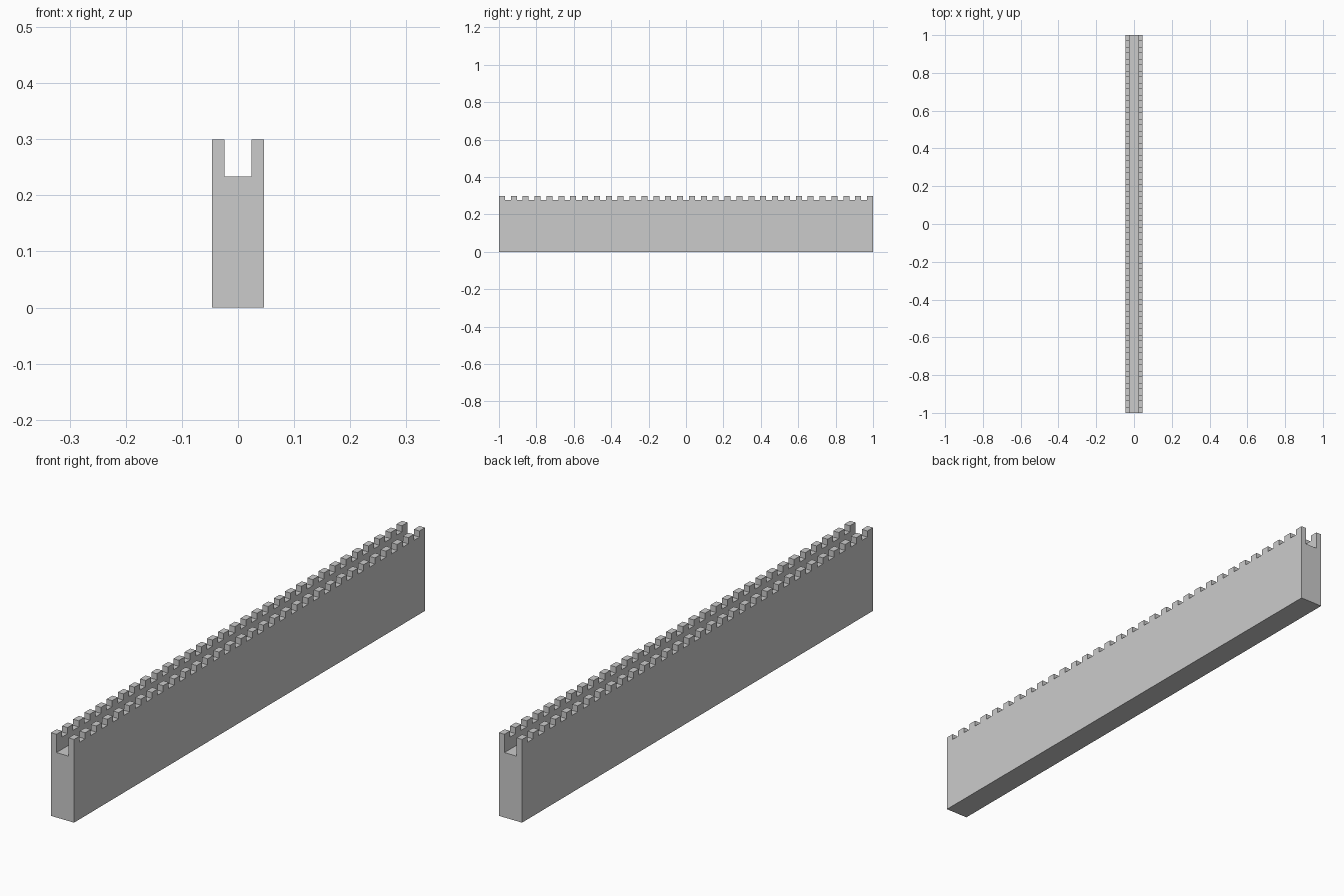
import bpy, bmesh
from mathutils import Vector

if "Cube" in bpy.data.objects:
    bpy.data.objects.remove(bpy.data.objects["Cube"])

LENGTH = 2.0
HALF_W, HALF_IN = 0.046, 0.024          # outer face and inner walkway face
FLOOR, CRENEL, TOP = 0.234, 0.278, 0.30  # walkway, notch bottom, merlon top
MERLONS = 32
SEGMENTS = MERLONS * 2 - 1               # merlons and gaps alternate, merlon at both ends
STEP = LENGTH / SEGMENTS

# U-shaped cross-section (x, z): solid wall with a sunken walkway
right = [(HALF_W, 0), (HALF_W, CRENEL), (HALF_IN, CRENEL), (HALF_IN, FLOOR)]
profile = right + [(-x, z) for x, z in reversed(right)]

bm = bmesh.new()

# Sweep the section along y, one ring per merlon or gap boundary
rings = [[bm.verts.new((x, -LENGTH / 2 + i * STEP, z)) for x, z in profile]
         for i in range(SEGMENTS + 1)]
n = len(profile)
merlon_bases = []
for i in range(SEGMENTS):
    for j in range(n):
        k = (j + 1) % n
        face = bm.faces.new((rings[i][j], rings[i][k], rings[i + 1][k], rings[i + 1][j]))
        if i % 2 == 0 and j in (1, 5):   # parapet tops
            merlon_bases.append(face)
bm.faces.new(rings[0])
bm.faces.new(rings[-1])
bmesh.ops.recalc_face_normals(bm, faces=bm.faces[:])

# Raise every other parapet segment into a merlon
raised = bmesh.ops.extrude_discrete_faces(bm, faces=merlon_bases)["faces"]
bmesh.ops.translate(bm, verts=list({v for f in raised for v in f.verts}),
                    vec=Vector((0, 0, TOP - CRENEL)))

# Weld and merge flat areas into clean faces
bmesh.ops.remove_doubles(bm, verts=bm.verts[:], dist=1e-5)
bmesh.ops.dissolve_limit(bm, angle_limit=0.01, verts=bm.verts[:], edges=bm.edges[:])
bmesh.ops.recalc_face_normals(bm, faces=bm.faces[:])

mesh = bpy.data.meshes.new("battlement_wall")
bm.to_mesh(mesh)
bm.free()
bpy.context.collection.objects.link(bpy.data.objects.new("battlement_wall", mesh))
